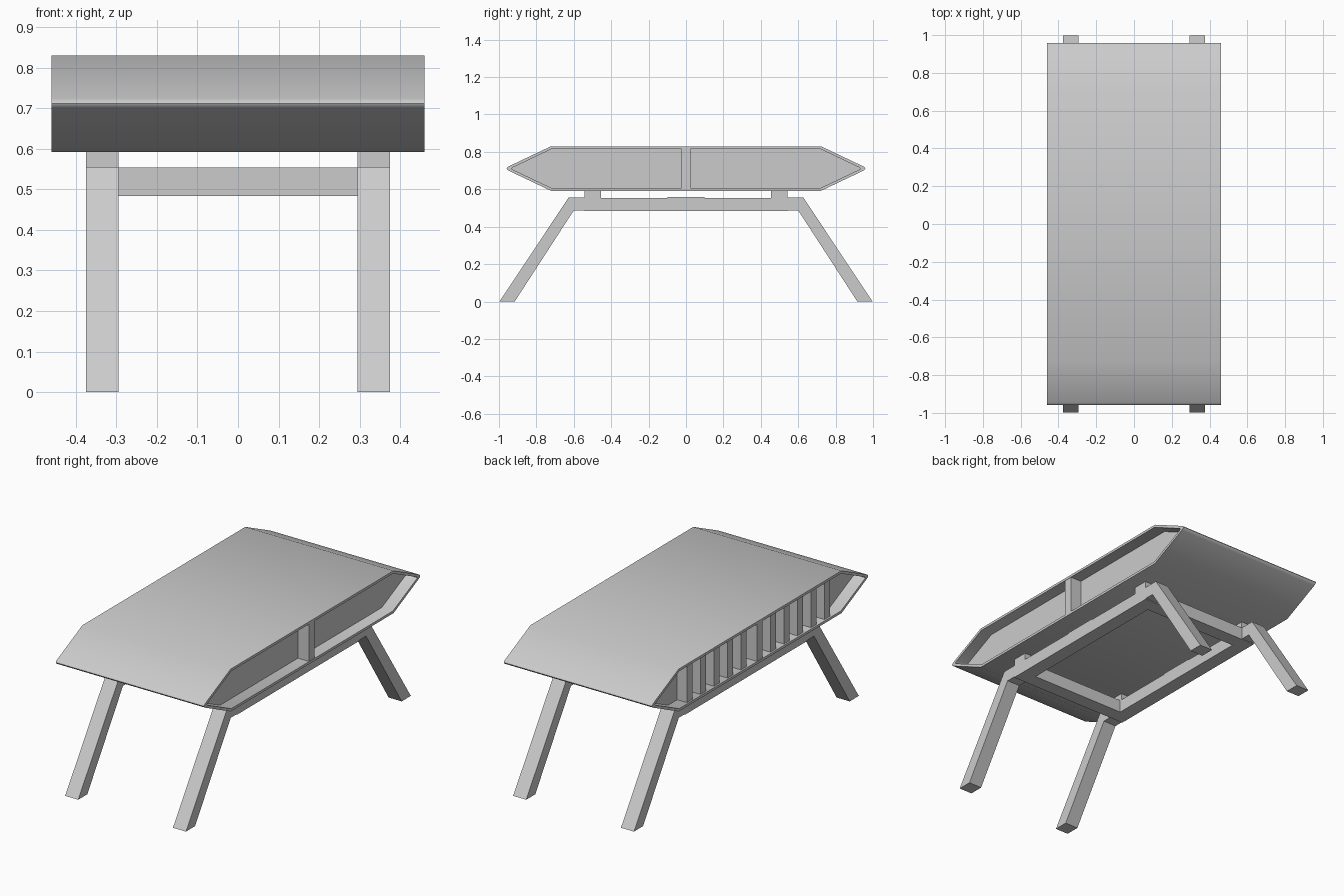
import bpy, bmesh

if "Cube" in bpy.data.objects:
    bpy.data.objects.remove(bpy.data.objects["Cube"])


def prism(name, pts, x0, x1):
    """Extrude a (y, z) profile along x."""
    bm = bmesh.new()
    a = [bm.verts.new((x0, y, z)) for y, z in pts]
    b = [bm.verts.new((x1, y, z)) for y, z in pts]
    n = len(pts)
    bm.faces.new(a)
    bm.faces.new(b)
    for i in range(n):
        j = (i + 1) % n
        bm.faces.new((a[i], a[j], b[j], b[i]))
    return finish(name, bm)


def tube(name, outer, inner, x0, x1):
    """Hollow extrusion between two profiles with equal point counts."""
    bm = bmesh.new()
    rings = [[bm.verts.new((x, y, z)) for y, z in p]
             for p, x in ((outer, x0), (outer, x1), (inner, x1), (inner, x0))]
    n = len(outer)
    for k in range(4):
        r, s = rings[k], rings[(k + 1) % 4]
        for i in range(n):
            j = (i + 1) % n
            bm.faces.new((r[i], r[j], s[j], s[i]))
    return finish(name, bm)


def finish(name, bm):
    bmesh.ops.recalc_face_normals(bm, faces=bm.faces[:])
    me = bpy.data.meshes.new(name)
    bm.to_mesh(me)
    bm.free()
    ob = bpy.data.objects.new(name, me)
    bpy.context.collection.objects.link(ob)
    return ob


def box(name, x0, x1, y0, y1, z0, z1):
    return prism(name, [(y0, z0), (y1, z0), (y1, z1), (y0, z1)],
                 min(x0, x1), max(x0, x1))


def both_ends(half):
    """Mirror a half profile (top to bottom, +y) into a closed loop."""
    return half + [(-y, z) for y, z in reversed(half)]


# Hexagonal table shell with softly rounded tips
outer = both_ends([(.722, .830), (.945, .724), (.956, .717), (.959, .711),
                   (.956, .705), (.945, .698), (.722, .592)])
inner = both_ends([(.717, .816), (.915, .722), (.928, .716), (.932, .711),
                   (.928, .706), (.915, .700), (.717, .606)])
shell = tube("table_shell", outer, inner, -.46, .46)
bpy.ops.object.select_all(action='DESELECT')
shell.select_set(True)
bpy.context.view_layer.objects.active = shell
bpy.ops.object.shade_smooth_by_angle(angle=0.6)

# Closed core, recessed from both open sides
prism("inner_core", inner, -.39, .39)

# Central divider on each side
for s, side in ((1, "right"), (-1, "left")):
    box("divider_" + side, s * .38, s * .458, -.025, .025, .604, .818)

# Vertical slats in the left recess
for s in (1, -1):
    for k in range(5):
        y = s * (.13 + .12 * k)
        box("slat", -.45, -.385, y - .025, y + .025, .604, .818)

for s in (1, -1):
    x0, x1 = sorted((s * .294, s * .375))
    # Side rail of the base, with a slightly thicker middle
    rail = both_ends([(.10, .558), (.10, .554), (.545, .554), (.545, .483)])
    prism("side_rail", rail, x0, x1)
    for e in (1, -1):
        # Splayed leg with its horizontal shoulder
        prism("leg", [(e * y, z) for y, z in ((.54, .555), (.628, .555), (.997, 0),
                                              (.916, 0), (.600, .487), (.54, .487))], x0, x1)
        # Spacer block between rail and table
        box("spacer_block", x0, x1, *sorted((e * .455, e * .542)), .55, .598)

# Cross bars joining the rails
for e in (1, -1):
    box("cross_bar", -.30, .30, *sorted((e * .465, e * .545)), .483, .554)
